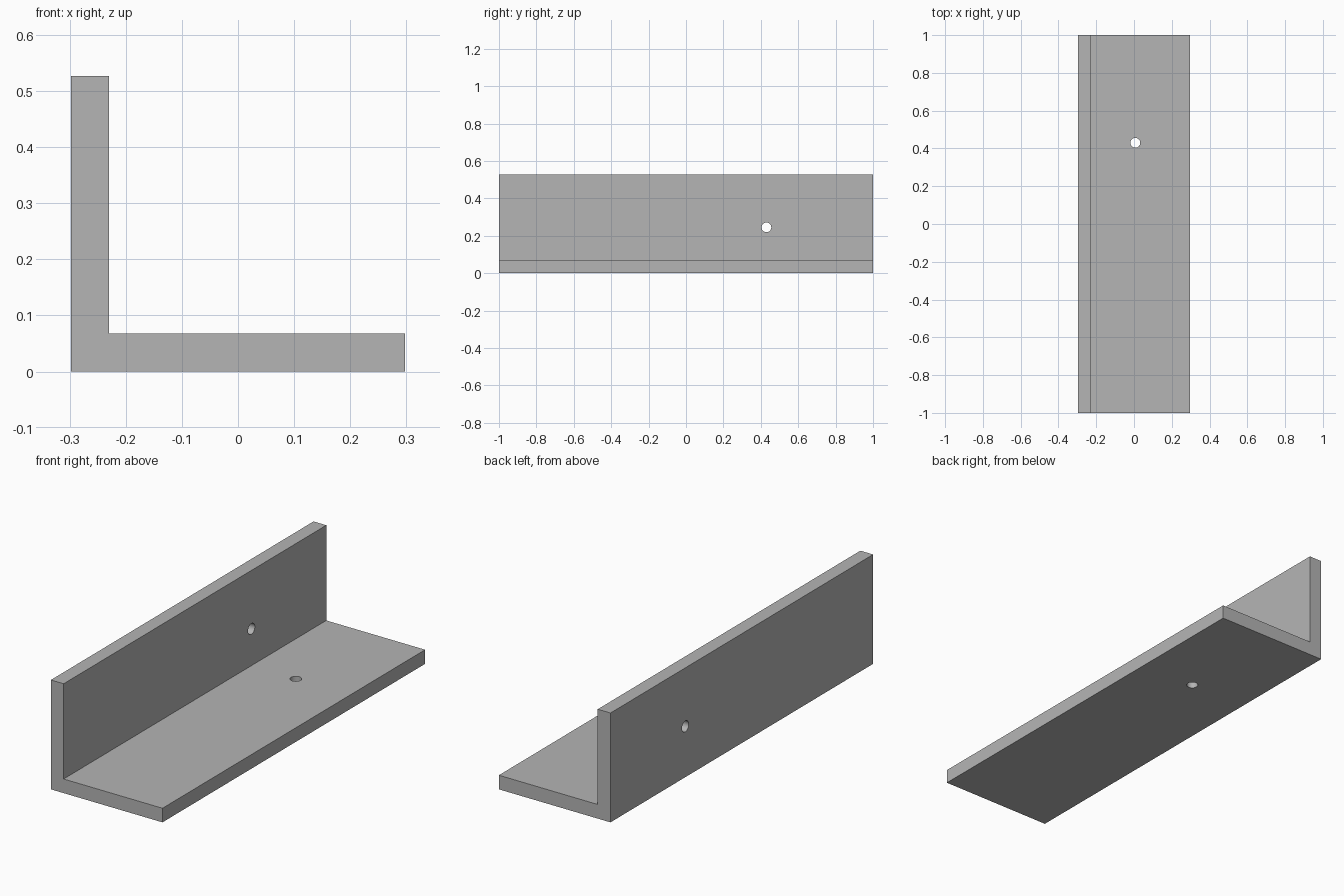
import bpy, bmesh, math
from mathutils import Vector

cube = bpy.data.objects.get("Cube")
if cube:
    bpy.data.objects.remove(cube, do_unlink=True)

WIDTH, HEIGHT, LENGTH, THICK = 0.595, 0.527, 2.0, 0.068
HOLE_Y, HOLE_RADIUS = 0.43, 0.026

grey = bpy.data.materials.new("metal grey")
grey.use_nodes = True
colour = (0.46, 0.46, 0.46, 1)
grey.diffuse_color = colour
grey.node_tree.nodes["Principled BSDF"].inputs["Base Color"].default_value = colour

# L-shaped profile extruded along the length
left, right = -WIDTH / 2, WIDTH / 2
profile = [(left, 0), (right, 0), (right, THICK), (left + THICK, THICK),
           (left + THICK, HEIGHT), (left, HEIGHT)]
bm = bmesh.new()
end = bm.faces.new([bm.verts.new((x, -LENGTH / 2, z)) for x, z in profile])
extruded = bmesh.ops.extrude_face_region(bm, geom=[end])["geom"]
bmesh.ops.translate(bm, vec=(0, LENGTH, 0),
                    verts=[v for v in extruded if isinstance(v, bmesh.types.BMVert)])
bmesh.ops.recalc_face_normals(bm, faces=bm.faces[:])
mesh = bpy.data.meshes.new("angle_bracket")
bm.to_mesh(mesh)
bm.free()
mesh.materials.append(grey)
bracket = bpy.data.objects.new("angle_bracket", mesh)
bpy.context.collection.objects.link(bracket)


def drill(name, centre, rotation):
    """Cut a round through hole into the bracket."""
    bpy.ops.mesh.primitive_cylinder_add(vertices=32, radius=HOLE_RADIUS, depth=THICK * 2,
                                        location=centre, rotation=rotation)
    cutter = bpy.context.object
    cutter.name = name
    cutter.hide_render = True
    cutter.data.materials.append(grey)
    cut = bracket.modifiers.new(name, 'BOOLEAN')
    cut.operation, cut.solver, cut.object = 'DIFFERENCE', 'EXACT', cutter
    bpy.ops.object.select_all(action='DESELECT')
    bracket.select_set(True)
    bpy.context.view_layer.objects.active = bracket
    bpy.ops.object.modifier_apply(modifier=name)
    bpy.data.objects.remove(cutter, do_unlink=True)


# One screw hole in each flange
drill("floor_hole", Vector((0.007, HOLE_Y, THICK / 2)), (0, 0, 0))
drill("wall_hole", Vector((left + THICK / 2, HOLE_Y, 0.245)), (0, math.pi / 2, 0))

bpy.ops.object.shade_smooth_by_angle(angle=math.radians(30))
